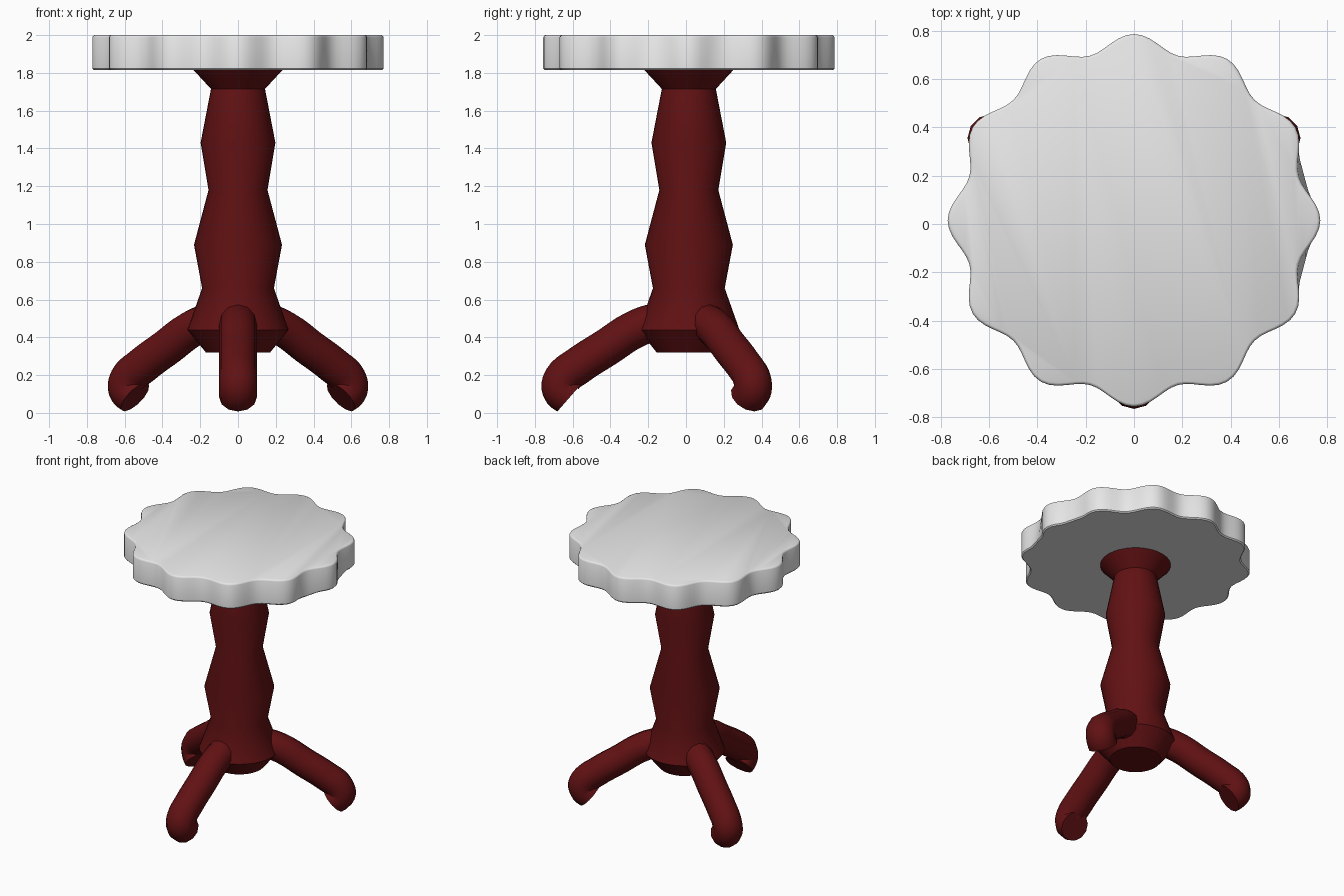
import bpy, bmesh, math
from mathutils import Vector

cube = bpy.data.objects.get("Cube")
if cube:
    bpy.data.objects.remove(cube, do_unlink=True)

CENTRE_Y = 0.015


def material(name, rgb):
    m = bpy.data.materials.new(name)
    m.use_nodes = True
    m.diffuse_color = (*rgb, 1)
    m.node_tree.nodes["Principled BSDF"].inputs["Base Color"].default_value = (*rgb, 1)
    return m


def smooth(obj, angle):
    bpy.ops.object.select_all(action='DESELECT')
    obj.select_set(True)
    bpy.context.view_layer.objects.active = obj
    bpy.ops.object.shade_smooth_by_angle(angle=math.radians(angle))


def loft(name, rings, mat, angle):
    """Skin a stack of closed rings and cap both ends."""
    bm = bmesh.new()
    loops = [[bm.verts.new(p) for p in ring] for ring in rings]
    n = len(loops[0])
    for a, b in zip(loops, loops[1:]):
        for i in range(n):
            j = (i + 1) % n
            bm.faces.new((a[i], a[j], b[j], b[i]))
    bm.faces.new(loops[0][::-1])
    bm.faces.new(loops[-1])
    mesh = bpy.data.meshes.new(name)
    bm.to_mesh(mesh)
    bm.free()
    mesh.materials.append(mat)
    obj = bpy.data.objects.new(name, mesh)
    bpy.context.collection.objects.link(obj)
    obj.location.y = CENTRE_Y
    smooth(obj, angle)
    return obj


def ring(radius, z, n):
    """Ring of n points; radius is a function of the angle."""
    pts = []
    for i in range(n):
        t = math.tau * i / n
        r = radius(t)
        pts.append((r * math.cos(t), r * math.sin(t), z))
    return pts


red = material("dark_red_wood", (0.12, 0.0056, 0.0065))
grey = material("pale_grey", (0.8, 0.8, 0.8))


# Scalloped table top with twelve lobes and softened rims
def scallop(t):
    return 0.738 + 0.033 * math.cos(12 * t)


def lower_scallop(t):
    # the two hollows beside +x are nearly filled along the lower rim
    off = abs(math.remainder(t, math.tau))
    if off < math.pi / 6:
        return max(scallop(t), 0.728 / math.cos(off - math.pi / 12))
    return scallop(t)


top_rings = [(lower_scallop, 0.008, 1.815), (lower_scallop, 0, 1.823),
             (scallop, 0, 1.988), (scallop, 0.004, 1.996), (scallop, 0.012, 2.0)]
loft("table_top",
     [ring(lambda t, f=f, d=d: f(t) - d, z, 144) for f, d, z in top_rings],
     grey, 40)

# Turned column with the collar that holds the legs
profile = [(0.17, 0.32), (0.268, 0.44), (0.19, 0.66), (0.233, 0.89),
           (0.156, 1.18), (0.198, 1.43), (0.143, 1.715), (0.24, 1.82)]
loft("column", [ring(lambda t, r=r: r, z, 32) for r, z in profile], red, 30)

# Three curled tube legs, as (distance from axis, height)
path = [(0.1, 0.49), (0.2, 0.475), (0.3, 0.435), (0.43, 0.35),
        (0.585, 0.25), (0.668, 0.18), (0.678, 0.125), (0.63, 0.083)]
for name, deg in (("front_leg", -90), ("back_left_leg", 30), ("back_right_leg", 150)):
    curve = bpy.data.curves.new(name, 'CURVE')
    curve.dimensions = '3D'
    curve.bevel_depth = 0.1
    curve.bevel_resolution = 4
    curve.resolution_u = 5
    curve.use_fill_caps = True
    spline = curve.splines.new('BEZIER')
    spline.bezier_points.add(len(path) - 1)
    for point, (r, z) in zip(spline.bezier_points, path):
        point.co = Vector((r, 0, z))
        point.handle_left_type = point.handle_right_type = 'AUTO'
    curve.materials.append(red)
    leg = bpy.data.objects.new(name, curve)
    bpy.context.collection.objects.link(leg)
    leg.location.y = CENTRE_Y
    leg.rotation_euler.z = math.radians(deg)
    bpy.ops.object.select_all(action='DESELECT')
    leg.select_set(True)
    bpy.context.view_layer.objects.active = leg
    bpy.ops.object.convert(target='MESH')
    smooth(bpy.context.view_layer.objects.active, 45)
